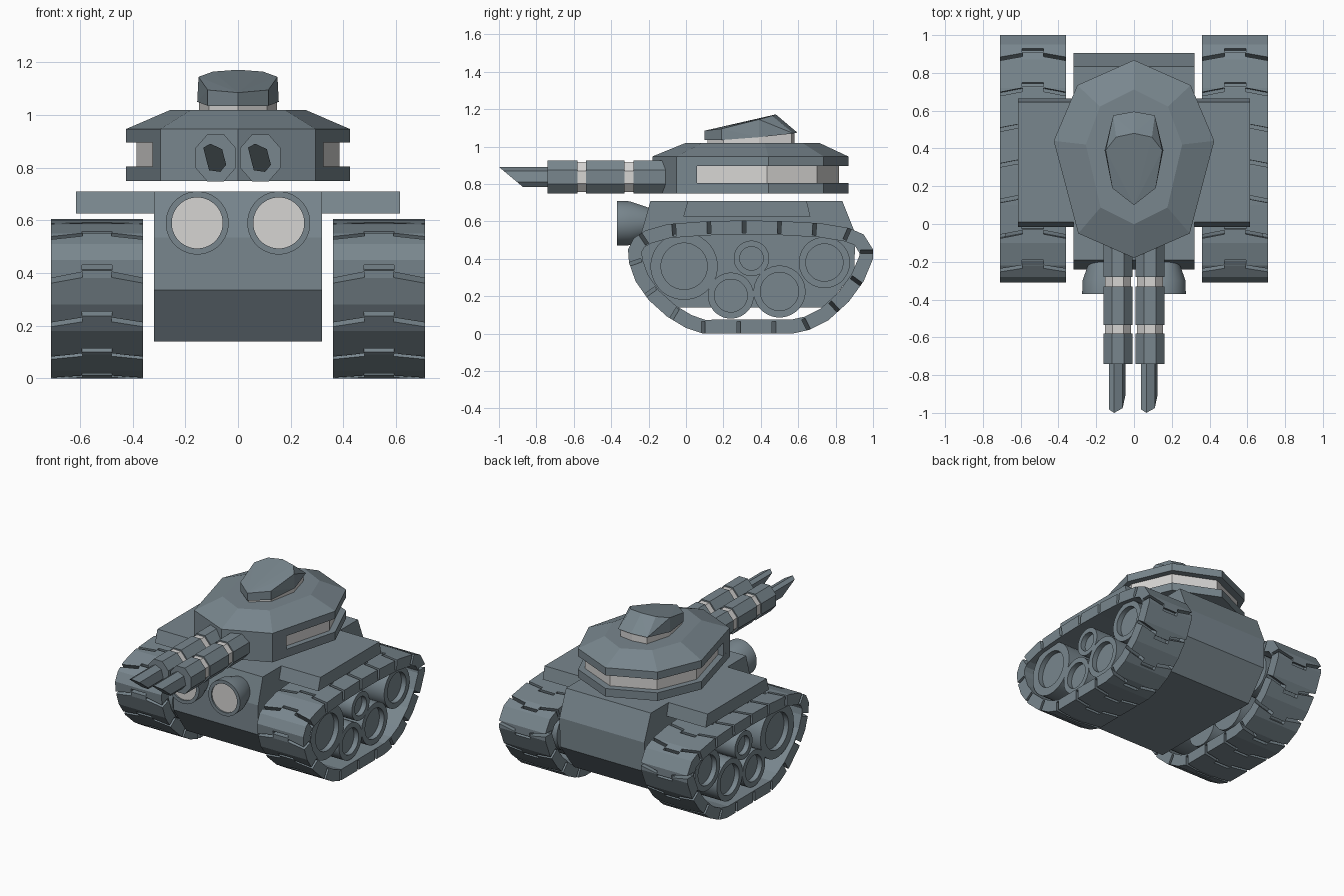
import bpy, bmesh, math
from mathutils import Vector

cube = bpy.data.objects.get("Cube")
if cube:
    bpy.data.objects.remove(cube, do_unlink=True)


def material(name, color):
    m = bpy.data.materials.new(name)
    m.use_nodes = True
    m.diffuse_color = color
    m.node_tree.nodes["Principled BSDF"].inputs["Base Color"].default_value = color
    return m


ARMOUR = material("blue_grey_armour", (0.19, 0.24, 0.27, 1))
LIGHT = material("light_grey", (0.67, 0.66, 0.65, 1))


def add_loft(bm, sections, closed=False):
    """Skin matching loops of points; cap the ends unless closed."""
    rings = [[bm.verts.new(p) for p in s] for s in sections]
    n = len(rings[0])
    pairs = list(zip(rings, rings[1:])) + ([(rings[-1], rings[0])] if closed else [])
    for a, b in pairs:
        for i in range(n):
            j = (i + 1) % n
            bm.faces.new((a[i], a[j], b[j], b[i]))
    if not closed:
        bm.faces.new(rings[0])
        bm.faces.new(rings[-1])


def finish(name, bm, mat, mirror=False, smooth=False):
    bmesh.ops.recalc_face_normals(bm, faces=bm.faces)
    mesh = bpy.data.meshes.new(name)
    bm.to_mesh(mesh)
    bm.free()
    mesh.materials.append(mat)
    if smooth:
        mesh.shade_smooth()
        mesh.set_sharp_from_angle(angle=math.radians(30))
    ob = bpy.data.objects.new(name, mesh)
    bpy.context.collection.objects.link(ob)
    if mirror:
        ob.modifiers.new("mirror", "MIRROR").use_mirror_merge = False
    return ob


def loft(name, sections, mat, **kw):
    bm = bmesh.new()
    add_loft(bm, sections)
    return finish(name, bm, mat, **kw)


def circle(axis, pos, r, u, z, n=32):
    """Circle at pos along axis, centred at (u, z) in the other two axes."""
    pts = []
    for i in range(n):
        a = math.tau * (i + 0.5) / n
        h, v = u + r * math.cos(a), z + r * math.sin(a)
        pts.append((pos, h, v) if axis == "x" else (h, pos, v))
    return pts


def both(half):
    """Complete a half outline, given front to rear on the +x side."""
    return half + [(-x, *rest) for x, *rest in reversed(half) if x > 0]


def prism(name, plan, z0, z1, mat):
    return loft(name, [[(x, y, z) for x, y in plan] for z in (z0, z1)], mat)


# Hull
side = [(-.19, .71), (-.24, .535), (-.24, .335), (-.1, .14),
        (.75, .14), (.9, .335), (.905, .535), (.835, .71)]
loft("hull", [[(x, y, z) for y, z in side] for x in (-.32, .32)], ARMOUR)

# Fenders
fender = [(.01, .71), (-.015, .625), (.665, .625), (.645, .71)]
loft("fenders", [[(x, y, z) for y, z in fender] for x in (.315, .615)], ARMOUR, mirror=True)

# Headlights
steps = [(-.19, .08), (-.3, .118), (-.37, .12), (-.37, .097), (-.355, .097)]
loft("headlights", [circle("y", y, r, .155, .59) for y, r in steps], ARMOUR,
     mirror=True, smooth=True)
loft("headlight_lenses", [circle("y", y, .097, .155, .59) for y in (-.354, -.361)],
     LIGHT, mirror=True)

# Track belt
belt = [Vector(p) for p in (
    (-.31, .45), (-.305, .38), (-.27, .28), (-.2, .18), (-.1, .09), (0, .03), (.09, 0),
    (.57, 0), (.66, .02), (.76, .07), (.87, .17), (.95, .28), (1, .4), (1, .45),
    (.95, .53), (.87, .565), (.72, .59), (.5, .602), (.3, .605), (.1, .6),
    (-.1, .585), (-.22, .55), (-.28, .51))]
X0, X1, THICK = .36, .71, .075
bm = bmesh.new()
rings = []
for i, p in enumerate(belt):
    t = (p - belt[i - 1]).normalized() + (belt[(i + 1) % len(belt)] - p).normalized()
    q = p - Vector((t.y, -t.x)).normalized() * THICK
    rings.append([(X0, *p), (X1, *p), (X1, *q), (X0, *q)])
add_loft(bm, rings, closed=True)
tracks = finish("tracks", bm, ARMOUR)

# Chevron tread grooves cut into the belt
edges = [(a, belt[(i + 1) % len(belt)]) for i, a in enumerate(belt)]
total = sum((b - a).length for a, b in edges)
GROOVES = 17


def along(s):
    s %= total
    for a, b in edges:
        length = (b - a).length
        if s <= length:
            return a + (b - a) * (s / length), (b - a).normalized()
        s -= length
    return belt[0], (belt[1] - belt[0]).normalized()


def groove(bm, s, ends, shift, depth, width=.02):
    p, t = along(s - shift)
    n = Vector((t.y, -t.x))
    sections = []
    for x, lean in ends:
        c = p - t * lean
        sections.append([(x, *(c + t * (w * width / 2) + n * d))
                         for w, d in ((-1, .03), (1, .03), (1, -depth), (-1, -depth))])
    add_loft(bm, sections)


bm = bmesh.new()
mid = (X0 + X1) / 2
for k in range(GROOVES):
    s = total * (k + .45) / GROOVES
    for sign in (-1, 1):
        groove(bm, s, [(mid + sign * .2, 0), (mid + sign * .055, .028)], 0, .066)
    groove(bm, s, [(mid - .057, 0), (mid + .057, 0)], .055, .03)
cutter = finish("groove_cutter", bm, ARMOUR)
cutter.hide_render = True
cut = tracks.modifiers.new("grooves", "BOOLEAN")
cut.operation, cut.solver, cut.object = "DIFFERENCE", "EXACT", cutter
dg = bpy.context.evaluated_depsgraph_get()
cut_mesh = bpy.data.meshes.new_from_object(tracks.evaluated_get(dg))
tracks.modifiers.clear()
tracks.data = cut_mesh
bpy.data.objects.remove(cutter, do_unlink=True)
tracks.modifiers.new("mirror", "MIRROR").use_mirror_merge = False

# Road wheels with recessed hubs
for i, (y, z, r, hub) in enumerate([(-.01, .36, .18, .124), (.24, .203, .123, .088),
                                    (.5, .225, .139, .102), (.74, .38, .137, .1),
                                    (.35, .402, .095, .063)]):
    shape = [(X0, r), (.68, r), (.68, hub), (.645, hub)]
    loft(f"wheels_{i + 1}", [circle("x", x, rad, y, z) for x, rad in shape],
         ARMOUR, mirror=True, smooth=True)

# Turret: lower plate, front block, window band, upper plate with sloped roof
plan = both([(0, -.18), (.295, -.05), (.425, .44), (.3, .735), (0, .868)])


def scaled(pts, sx, sy, cy=.38):
    return [(x * sx, cy + (y - cy) * sy) for x, y in pts]


prism("turret_base", plan, .75, .805, ARMOUR)
prism("turret_front", both([(0, -.18), (.295, -.05), (.324, .06)]), .8, .9, ARMOUR)
prism("turret_window_band", scaled(plan, .905, .9), .8, .9, LIGHT)
roof = scaled(plan, .6, .68)
loft("turret_roof", [[(x, y, .895) for x, y in plan], [(x, y, .947) for x, y in plan],
                     [(x, y, 1.02) for x, y in roof]], ARMOUR)

# Cupola with light collar
collar = both([(0, .115), (.11, .2), (.148, .39), (.1, .565), (0, .58)])
prism("cupola_collar", collar, 1.015, 1.075, LIGHT)
shell = both([(0, .1, 1.035), (.115, .19, 1.035), (.155, .39, 1.05), (.11, .575, 1.07),
              (0, .595, 1.075)])
shell += both([(0, .1, 1.085), (.115, .19, 1.095), (.15, .39, 1.145), (.095, .46, 1.165),
               (0, .48, 1.172)])
bm = bmesh.new()
for p in shell:
    bm.verts.new(p)
bmesh.ops.convex_hull(bm, input=bm.verts)
bmesh.ops.dissolve_limit(bm, angle_limit=.02, verts=bm.verts, edges=bm.edges)
finish("cupola", bm, ARMOUR)

# Twin guns: octagonal sleeves, light rings and slanted blades
blade = [(-.042, .04), (-.015, .055), (.03, .034), (.045, -.025), (.023, -.052), (-.02, -.046)]


def octagon(x, y, k):
    return [(x + (px - x) * .93 * k, y, .837 + (pz - .837) * 1.07 * k)
            for px, y, pz in circle("y", y, .09, x, .837, 8)]


for label, x in (("right", -.085), ("left", .085)):
    for i, (y0, y1) in enumerate([(-.74, -.58), (-.535, -.33), (-.28, -.03)]):
        loft(f"{label}_gun_sleeve_{i + 1}", [octagon(x, y, 1) for y in (y0, y1)], ARMOUR)
    loft(f"{label}_gun_rings", [octagon(x, y, .9) for y in (-.7, -.2)], LIGHT)
    loft(f"{label}_gun_blade",
         [[(x + u - .005, -1 + (.055 - v) * 1.2, .836 + v) for u, v in blade],
          [(x + u - .005, -.72, .836 + v) for u, v in blade]], ARMOUR)
